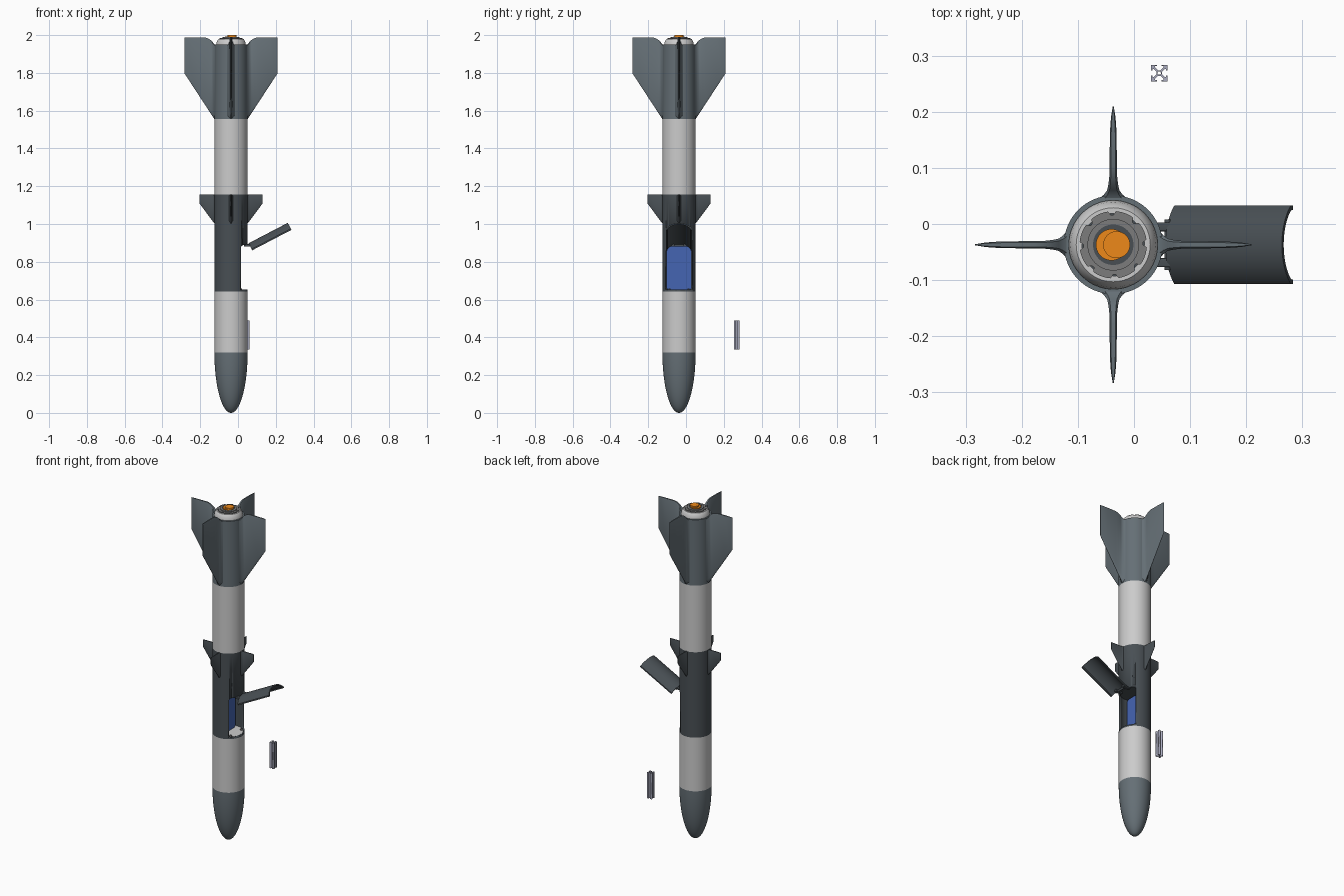
import bpy, bmesh, math
from mathutils import Matrix, Vector

if "Cube" in bpy.data.objects:
    bpy.data.objects.remove(bpy.data.objects["Cube"])

CX, CY, R = -0.037, -0.037, 0.088


def mat(name, c):
    m = bpy.data.materials.new(name)
    m.diffuse_color = (*c, 1)
    m.use_nodes = True
    m.node_tree.nodes["Principled BSDF"].inputs["Base Color"].default_value = m.diffuse_color
    return m


SLATE = mat("slate", (0.13, 0.16, 0.18))
DARK = mat("dark_slate", (0.065, 0.078, 0.088))
WHITE = mat("pale_grey", (0.6, 0.6, 0.6))
BLUE = mat("blue", (0.06, 0.13, 0.45))
ORANGE = mat("orange", (0.85, 0.25, 0.01))
METAL = mat("metal", (0.4, 0.41, 0.52))
GREY = mat("mid_grey", (0.2, 0.2, 0.2))


def finish(name, bm, material, loc=(CX, CY, 0), angle=35):
    bmesh.ops.recalc_face_normals(bm, faces=bm.faces)
    me = bpy.data.meshes.new(name)
    bm.to_mesh(me)
    bm.free()
    ob = bpy.data.objects.new(name, me)
    bpy.context.collection.objects.link(ob)
    ob.location = loc
    me.materials.append(material)
    bpy.ops.object.select_all(action='DESELECT')
    ob.select_set(True)
    bpy.context.view_layer.objects.active = ob
    bpy.ops.object.shade_smooth_by_angle(angle=math.radians(angle))
    return ob


def lathe(name, prof, material, closed=False, off=(0, 0), n=64):
    """Revolve (radius, z) points about the body axis."""
    bm = bmesh.new()
    vs = [bm.verts.new((r, 0, z)) for r, z in prof]
    es = [bm.edges.new(p) for p in zip(vs, vs[1:])]
    if closed:
        es.append(bm.edges.new((vs[-1], vs[0])))
    bmesh.ops.spin(bm, geom=vs + es, cent=(0, 0, 0), axis=(0, 0, 1),
                   angle=math.tau, steps=n, use_duplicate=False)
    bmesh.ops.remove_doubles(bm, verts=bm.verts, dist=1e-5)
    return finish(name, bm, material, (CX + off[0], CY + off[1], 0))


def tube(name, r0, r1, z0, z1, material):
    return lathe(name, [(r0, z0), (r1, z0), (r1, z1), (r0, z1)], material, True)


def disc(name, r, z0, z1, material, **k):
    return lathe(name, [(0, z0), (r, z0), (r, z1), (0, z1)], material, **k)


def box(name, lo, hi, material, bevel=0):
    """Box between two corners; edges along x may be rounded."""
    bm = bmesh.new()
    lo, hi = Vector(lo), Vector(hi)
    bmesh.ops.create_cube(bm, size=1, matrix=Matrix.Translation((lo + hi) / 2)
                          @ Matrix.Diagonal((*(hi - lo), 1)))
    if bevel:
        es = [e for e in bm.edges if abs(e.verts[0].co.x - e.verts[1].co.x) > 1e-4]
        bmesh.ops.bevel(bm, geom=es, offset=bevel, segments=5, profile=0.5, affect='EDGES')
    return finish(name, bm, material)


def prism(bm, pts, z0, z1):
    f = bm.faces.new([bm.verts.new((x, y, z0)) for x, y in pts])
    g = bmesh.ops.extrude_face_region(bm, geom=[f])['geom']
    bmesh.ops.translate(bm, vec=(0, 0, z1 - z0), verts=[v for v in g if isinstance(v, bmesh.types.BMVert)])


def fins(name, stations, edge, material):
    """Four fins from (radius, half thickness, bottom, top) stations."""
    for k in range(4):
        bm = bmesh.new()
        loops = []
        for r, t, zb, zt in stations:
            pts = [(0.15 * t, zb), (t, zb + edge), (t, zt - edge * 0.3), (0.6 * t, zt)]
            pts += [(-y, z) for y, z in reversed(pts)]
            loops.append([bm.verts.new((r, y, z)) for y, z in pts])
        for a, b in zip(loops, loops[1:]):
            for i in range(8):
                j = (i + 1) % 8
                bm.faces.new((a[i], a[j], b[j], b[i]))
        bm.faces.new(loops[0])
        bm.faces.new(loops[-1])
        bmesh.ops.rotate(bm, verts=bm.verts, matrix=Matrix.Rotation(k * math.pi / 2, 3, 'Z'))
        finish(f"{name}_{k + 1}", bm, material)


# Nose cone and body tubes
nose = [(R * math.sin(a), 0.32 * (1 - math.cos(a))) for a in [i * math.pi / 40 for i in range(21)]]
lathe("nose_cone", nose + [(0, 0.32)], SLATE)
tube("lower_tube", 0.08, R, 0.32, 0.642, WHITE)
tube("upper_tube", 0.08, R, 1.155, 1.555, WHITE)

# Equipment bay with a hatch opening on the right
bay = tube("bay_shell", 0.08, R, 0.642, 1.155, DARK)
cutter = box("hatch_cutter", (0.03, -0.07, 0.652), (0.12, 0.07, 0.888), DARK, 0.012)
cutter.hide_render = True
mod = bay.modifiers.new("opening", 'BOOLEAN')
mod.operation, mod.object, mod.solver = 'DIFFERENCE', cutter, 'EXACT'
bpy.context.view_layer.objects.active = bay
bpy.ops.object.modifier_apply(modifier="opening")
bpy.data.objects.remove(cutter)
disc("bay_floor", 0.081, 0.636, 0.65, WHITE)
disc("bay_ceiling", 0.081, 0.892, 0.9, DARK)
box("electronics_sled", (-0.04, -0.067, 0.65), (0.0, 0.067, 0.882), BLUE, 0.018)
for s in (-1, 1):
    disc("floor_screw", 0.006, 0.645, 0.658, GREY, off=(0.05, s * 0.05), n=16)

# Open hatch door: curved panel with side flanges
arc = [math.radians(-52.7 + 105.4 * i / 20) for i in range(21)]
outer = [(R * math.cos(a), R * math.sin(a)) for a in arc]
inner = [(0.081 * math.cos(a * 0.93), 0.081 * math.sin(a * 0.93)) for a in reversed(arc)]
bm = bmesh.new()
prism(bm, outer + [(0.046, 0.07), (0.046, 0.062)] + inner + [(0.046, -0.062), (0.046, -0.07)], 0, 0.234)
t = math.radians(27.5)
n, u = Vector((-math.sin(t), 0, math.cos(t))), Vector((math.cos(t), 0, math.sin(t)))
M = Matrix((n, (0, -1, 0), u)).transposed().to_4x4()
M.translation = Vector((0.056 - CX, 0, 0.898)) - n * R
bmesh.ops.transform(bm, matrix=M, verts=bm.verts)
finish("hatch_door", bm, DARK)

# Hinge arms and pin
for s in (-1, 1):
    box("hinge_arm", (0.068, s * 0.032 - 0.008, 0.88), (0.112, s * 0.032 + 0.008, 0.893), DARK, 0.003)
bm = bmesh.new()
bmesh.ops.create_cone(bm, cap_ends=True, segments=20, radius1=0.006, radius2=0.006, depth=0.09,
                      matrix=Matrix.Translation((0.097, 0, 0.886)) @ Matrix.Rotation(math.pi / 2, 4, 'X'))
finish("hinge_pin", bm, DARK)

# Forward fins
fwd = [(r, h, 1.0 + max(0, r - 0.086) * 1.34, 1.155) for r, h in
       [(0.083, 0.012), (0.09, 0.008), (0.1, 0.005), (0.15, 0.004), (0.168, 0.0015)]]
fins("forward_fin", fwd, 0.012, DARK)

# Fin can and tail fins with filleted roots
tube("fin_can", 0.079, R, 1.555, 1.95, SLATE)
tail = [(0.083, 0.024, 1.95), (0.089, 0.017, 1.953), (0.097, 0.011, 1.963), (0.108, 0.0085, 1.974),
        (0.122, 0.007, 1.983), (0.14, 0.0065, 1.988), (0.2, 0.006, 1.988), (0.228, 0.004, 1.988), (0.246, 0.001, 1.988)]
fins("tail_fin", [(r, h, 1.555 + max(0, r - R) * 1.53, zt) for r, h, zt in tail], 0.02, SLATE)

# Tail ring, notched retainer and motor end
lathe("tail_ring", [(0.058, 1.9), (0.079, 1.9), (0.079, 1.945), (0.076, 1.962), (0.07, 1.975),
                    (0.066, 1.98), (0.056, 1.98)], WHITE, True)
bm = bmesh.new()
ring = []
for i in range(80):
    a = math.tau * i / 80
    r = 0.053 if i % 10 < 2 else 0.06
    ring.append((r * math.cos(a), r * math.sin(a)))
prism(bm, ring, 1.94, 1.986)
finish("motor_retainer", bm, GREY)
tube("retainer_lip", 0.036, 0.046, 1.98, 1.99, GREY)
disc("motor_well", 0.036, 1.98, 1.9875, DARK)
disc("motor_plug", 0.028, 1.98, 1.993, ORANGE, off=(-0.003, 0))
disc("motor_plug_cap", 0.024, 1.99, 2.0, ORANGE, off=(0.006, 0))

# Separate slotted rail button length
half = [(5, 2.2), (10, 7.2), (12.2, 7.2), (12.2, 4.2), (14.7, 4.2), (14.7, 14.7)]
quad = half + [(y, x) for x, y in reversed(half[:-1])]
pts = []
for k in range(4):
    c, s = round(math.cos(k * math.pi / 2)), round(math.sin(k * math.pi / 2))
    pts += [((c * x - s * y) / 1000, (s * x + c * y) / 1000) for x, y in quad]
hole = [(0.003 * math.cos(i * math.tau / 16), 0.003 * math.sin(i * math.tau / 16)) for i in range(16)]
cu = bpy.data.curves.new("rail", 'CURVE')
cu.dimensions, cu.fill_mode, cu.extrude = '2D', 'BOTH', 0.0775
for loop in (pts, hole):
    sp = cu.splines.new('POLY')
    sp.points.add(len(loop) - 1)
    for p, (x, y) in zip(sp.points, loop):
        p.co = (x, y, 0, 1)
    sp.use_cyclic_u = True
rail = bpy.data.objects.new("slotted_rail", cu)
bpy.context.collection.objects.link(rail)
rail.location = (0.045, 0.269, 0.4125)
cu.materials.append(METAL)
bpy.ops.object.select_all(action='DESELECT')
rail.select_set(True)
bpy.context.view_layer.objects.active = rail
bpy.ops.object.convert(target='MESH')
